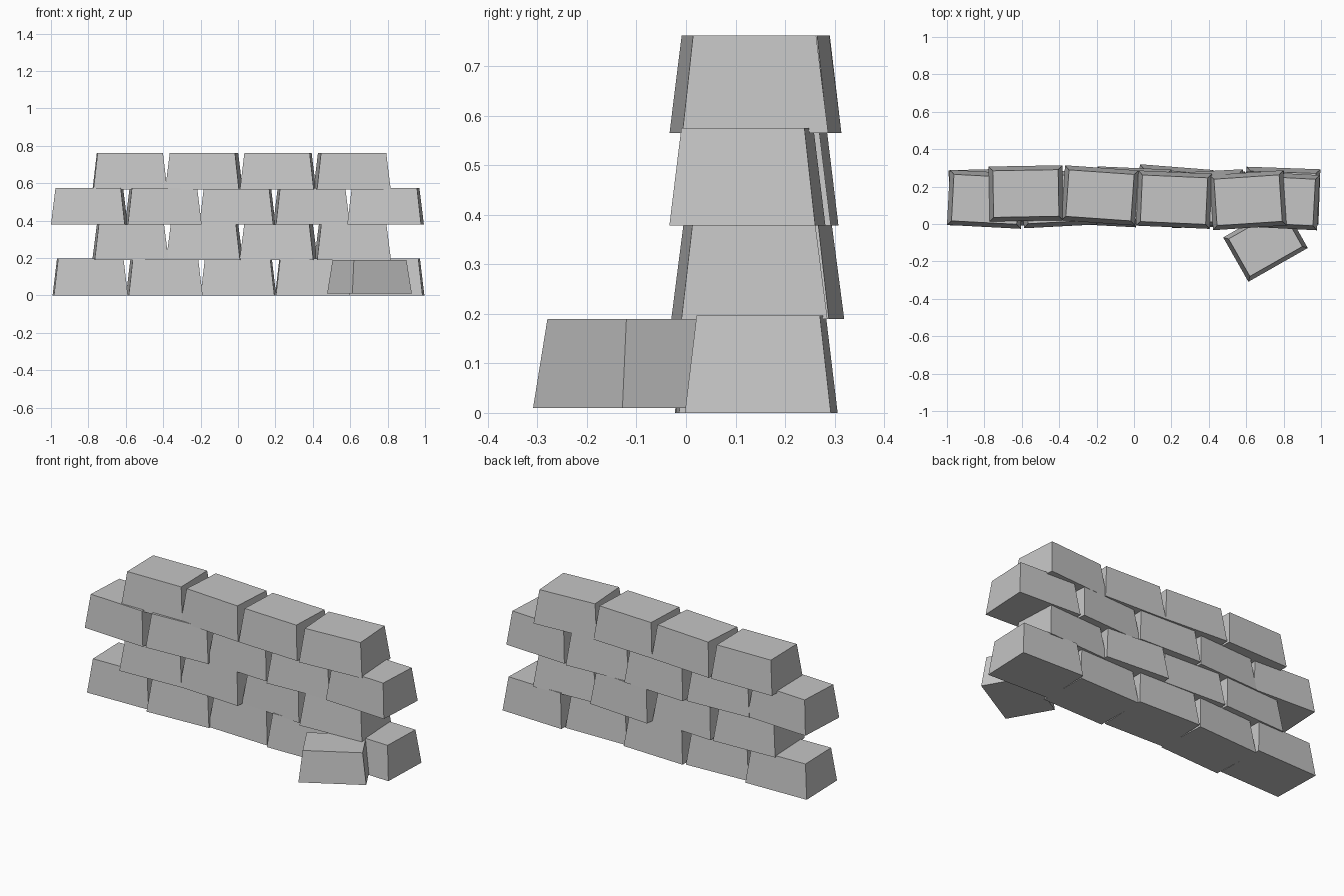
import bpy
import bmesh
from math import radians
from mathutils import Matrix

cube = bpy.data.objects.get("Cube")
if cube:
    bpy.data.objects.remove(cube)

stone = bpy.data.materials.new("stone grey")
stone.use_nodes = True
GREY = (0.56, 0.56, 0.56, 1)
stone.diffuse_color = GREY
stone.node_tree.nodes["Principled BSDF"].inputs["Base Color"].default_value = GREY

LENGTH, DEPTH, INSET = 0.395, 0.295, 0.023


def brick(name, x, y, z, height, angle, size=1.0):
    """Block whose top is slightly narrower than its base."""
    bm = bmesh.new()
    bmesh.ops.create_cube(bm, size=1)
    for v in bm.verts:
        shrink = 2 * INSET if v.co.z > 0 else 0
        v.co.x *= (LENGTH - shrink) * size
        v.co.y *= (DEPTH - shrink) * size
        v.co.z = (v.co.z + 0.5) * height
    mesh = bpy.data.meshes.new(name)
    bm.to_mesh(mesh)
    bm.free()
    mesh.materials.append(stone)
    obj = bpy.data.objects.new(name, mesh)
    obj.matrix_world = Matrix.Translation((x, y, z)) @ Matrix.Rotation(radians(angle), 4, "Z")
    bpy.context.collection.objects.link(obj)


# Courses: base height, block height, first x, then (y, turn) per block
courses = [
    ("bottom", 0, 0.197, -0.79,
     [(0.145, 1.5), (0.135, 3), (0.15, -2), (0.13, 1), (0.152, -2)]),
    ("lower", 0.19, 0.188, -0.575,
     [(0.14, 2.5), (0.14, -3), (0.157, -4.5), (0.128, 3)]),
    ("upper", 0.378, 0.197, -0.795,
     [(0.132, -3), (0.135, 3), (0.152, -2.5), (0.135, 3), (0.124, -3)]),
    ("top", 0.565, 0.197, -0.578,
     [(0.163, 1), (0.153, -4), (0.13, -2.5), (0.127, 3.8)]),
]
for label, z, height, x0, blocks in courses:
    for i, (y, angle) in enumerate(blocks):
        brick(f"{label}_course_brick_{i + 1}", x0 + 0.396 * i, y, z, height, angle)

# Fallen brick in front of the wall
brick("loose_brick", 0.703, -0.1, 0.01, 0.18, 29.6, 0.925)
